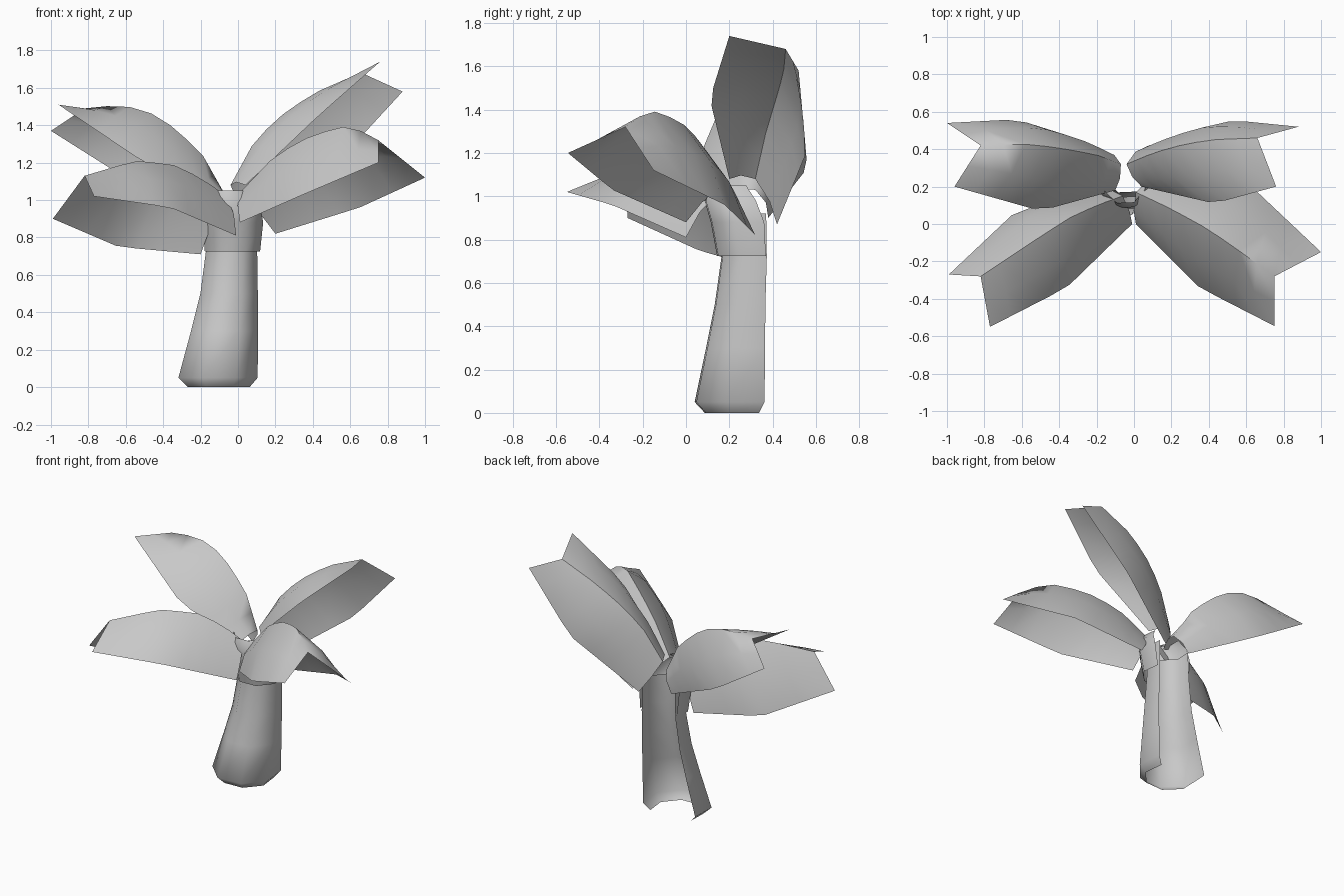
import bpy, math
from mathutils import Vector

if "Cube" in bpy.data.objects:
    bpy.data.objects.remove(bpy.data.objects["Cube"])

grey = bpy.data.materials.new("plain_grey")
grey.diffuse_color = (0.58, 0.58, 0.58, 1)
grey.use_nodes = True
grey.node_tree.nodes["Principled BSDF"].inputs["Base Color"].default_value = grey.diffuse_color


def sheet(name, rows):
    """Open smooth surface through a grid of points."""
    n = len(rows[0])
    verts = [tuple(p) for r in rows for p in r]
    faces = [(i * n + j, i * n + j + 1, (i + 1) * n + j + 1, (i + 1) * n + j)
             for i in range(len(rows) - 1) for j in range(n - 1)]
    me = bpy.data.meshes.new(name)
    me.from_pydata(verts, [], faces)
    me.materials.append(grey)
    ob = bpy.data.objects.new(name, me)
    bpy.context.collection.objects.link(ob)
    bpy.ops.object.select_all(action='DESELECT')
    ob.select_set(True)
    bpy.context.view_layer.objects.active = ob
    bpy.ops.object.shade_smooth_by_angle(angle=math.radians(65))
    return ob


def along(points, t):
    """Point at fraction t of a polyline's length."""
    pts = [Vector(p) for p in points]
    lens = [(b - a).length for a, b in zip(pts, pts[1:])]
    d = t * sum(lens)
    for a, b, l in zip(pts, pts[1:], lens):
        if d <= l + 1e-6:
            return a.lerp(b, min(d / l, 1))
        d -= l
    return pts[-1]


def leaf(name, front, ridge, back, steps=8, bulge=0.035):
    """Arched leaf with a forked tip, between two edges and a ridge."""
    rows = []
    for i in range(steps + 1):
        t = i / steps
        f, r, b = along(front, t), along(ridge, t), along(back, t)
        up = r - (f + b) / 2
        row = [f]
        for k, (p, q) in enumerate(((f, r), (r, b))):
            d = (q - p).normalized()
            out = (up - d * up.dot(d)).normalized()
            row.append((p + q) / 2 + out * bulge * math.sin(math.pi * (0.15 + 0.85 * t)) ** 0.7
                       if t < 1 else (p + q) / 2)
            row.append(q)
        rows.append(row if ridge[-1][0] < 0 else row[::-1])
    sheet(name, rows)


def shell(name, rings):
    """Curved wall left open at the back; rings are (x, y, z, radius)."""
    angles = [math.radians(155 + 47 * k) for k in range(6)]
    sheet(name, [[(x + r * math.cos(a), y + r * math.sin(a), z) for a in angles]
                 for x, y, z, r in rings])


# trunk and the collar around its top
shell("trunk", [(-.105, .25, 0, .175), (-.11, .25, .05, .225), (-.075, .27, .3, .19),
                (-.05, .285, .5, .163), (-.037, .3, .72, .146), (-.035, .3, .92, .14)])
shell("collar", [(-.032, .29, .725, .157), (-.03, .275, .88, .172),
                 (-.04, .24, .98, .165), (-.05, .22, 1.05, .115)])

# four leaves
leaf("front_right_leaf",
     [(.01, 0, .88), (.35, -.34, 1.03), (.75, -.545, 1.2)],
     [(.01, .17, 1.04), (.2, .08, 1.24), (.4, -.03, 1.35), (.6, -.17, 1.4), (.75, -.28, 1.32)],
     [(.2, .32, .82), (.65, .18, .96), (1, -.15, 1.12)])
leaf("back_right_leaf",
     [(.04, .2, 1.08), (.43, .11, 1.45), (.76, .2, 1.74)],
     [(-.04, .32, 1.08), (.08, .37, 1.3), (.2, .41, 1.43), (.4, .45, 1.57), (.66, .46, 1.68)],
     [(.08, .42, .87), (.53, .555, 1.2), (.88, .52, 1.58)])
leaf("back_left_leaf",
     [(-.1, .18, 1.0), (-.5, .07, 1.2), (-.96, .2, 1.51)],
     [(-.07, .32, 1.03), (-.2, .37, 1.26), (-.42, .41, 1.45), (-.62, .43, 1.51), (-.82, .42, 1.49)],
     [(-.15, .38, .9), (-.62, .56, 1.13), (-1, .54, 1.37)])
leaf("front_left_leaf",
     [(-.01, 0, .81), (-.36, -.34, .96), (-.77, -.55, 1.02)],
     [(-.06, .15, 1.02), (-.2, .1, 1.12), (-.35, .03, 1.19), (-.55, -.1, 1.21), (-.82, -.28, 1.13)],
     [(-.2, .2, .71), (-.64, .06, .75), (-.99, -.27, .9)])
